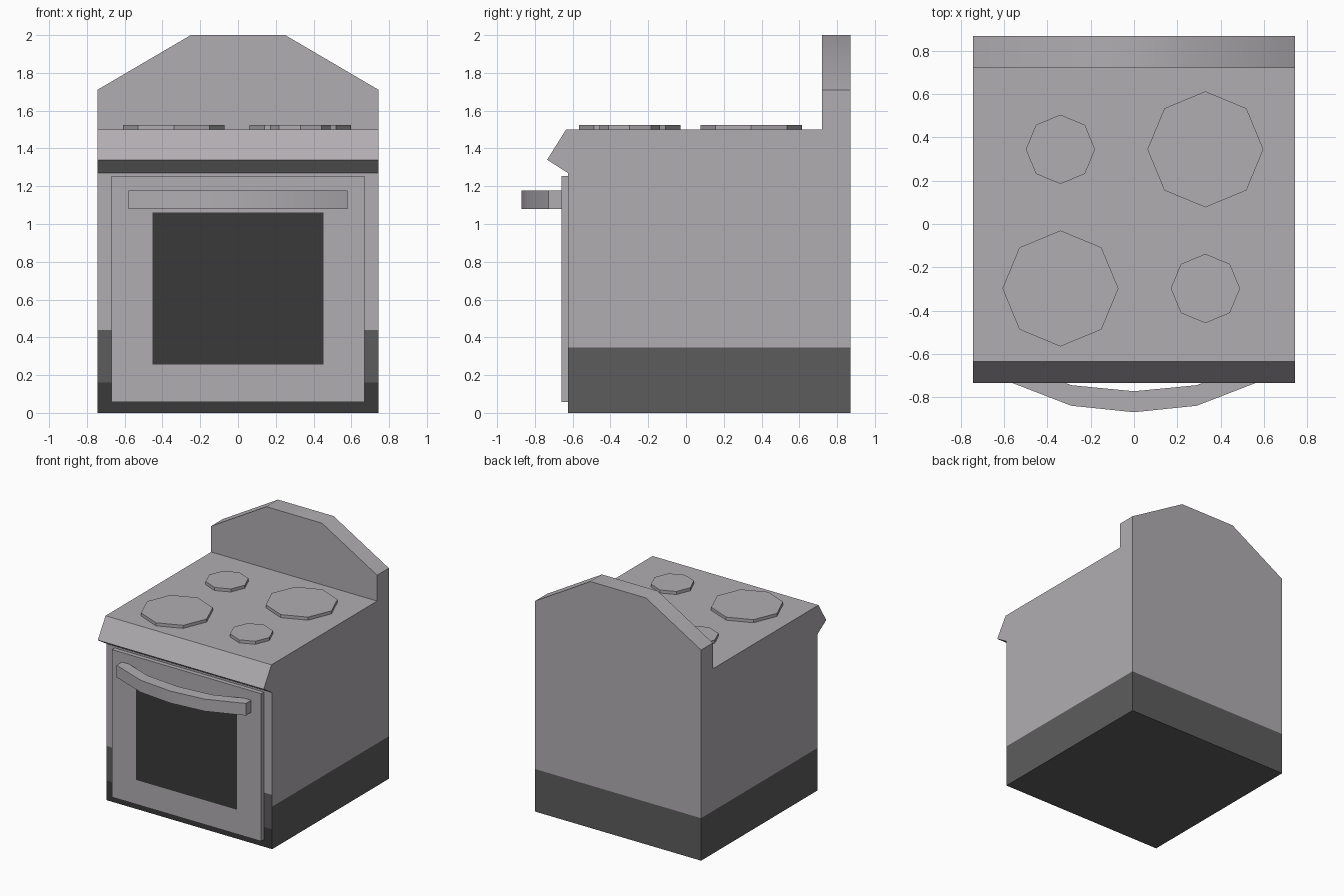
import bpy, bmesh, math
from mathutils import Vector

if "Cube" in bpy.data.objects:
    bpy.data.objects.remove(bpy.data.objects["Cube"])


def material(name, rgb):
    m = bpy.data.materials.new(name)
    m.diffuse_color = (*rgb, 1)
    m.use_nodes = True
    m.node_tree.nodes["Principled BSDF"].inputs["Base Color"].default_value = m.diffuse_color
    return m


GREY = material("light grey enamel", (0.44, 0.42, 0.44))
MID = material("dark grey base", (0.108, 0.108, 0.108))
DARK = material("black glass", (0.042, 0.042, 0.042))


def prism(name, pts, axis, lo, hi, cuts=(), rule=None, smooth=False):
    """Extrude a profile along an axis, slice it at cuts, colour faces by rule."""
    place = {"x": lambda a, b, t: (t, a, b),
             "y": lambda a, b, t: (a, t, b),
             "z": lambda a, b, t: (a, b, t)}[axis]
    bm = bmesh.new()
    f = bm.faces.new([bm.verts.new(place(a, b, lo)) for a, b in pts])
    ext = bmesh.ops.extrude_face_region(bm, geom=[f], use_keep_orig=True)
    moved = [v for v in ext["geom"] if isinstance(v, bmesh.types.BMVert)]
    bmesh.ops.translate(bm, verts=moved, vec=Vector(place(0, 0, hi - lo)))
    for ax, value in cuts:
        co, no = Vector(), Vector()
        co["xyz".index(ax)], no["xyz".index(ax)] = value, 1
        bmesh.ops.bisect_plane(bm, geom=bm.verts[:] + bm.edges[:] + bm.faces[:],
                               plane_co=co, plane_no=no)
    bmesh.ops.recalc_face_normals(bm, faces=bm.faces[:])
    bm.normal_update()
    if rule:
        for f in bm.faces:
            f.material_index = rule(f.calc_center_median(), f.normal)
    me = bpy.data.meshes.new(name)
    bm.to_mesh(me)
    bm.free()
    for m in (GREY, MID, DARK):
        me.materials.append(m)
    ob = bpy.data.objects.new(name, me)
    bpy.context.collection.objects.link(ob)
    if smooth:
        bpy.ops.object.select_all(action="DESELECT")
        ob.select_set(True)
        bpy.context.view_layer.objects.active = ob
        bpy.ops.object.shade_smooth_by_angle(angle=math.radians(35))
    return ob


W = 0.745

# Oven body with overhanging front lip; dark skirt painted by height
def body_colour(c, n):
    if n.y < -0.9:
        return 2 if c.z < 0.16 else 1 if c.z < 0.44 else 0
    return 1 if c.z < 0.345 else 0


prism("oven_body",
      [(-0.625, 0), (0.87, 0), (0.87, 1.5), (-0.635, 1.5), (-0.735, 1.34), (-0.625, 1.27)],
      "x", -W, W, [("z", 0.16), ("z", 0.345), ("z", 0.44)], body_colour)

# Backsplash with sloped shoulders
prism("backsplash",
      [(-W, 1.5), (W, 1.5), (W, 1.71), (0.25, 2), (-0.25, 2), (-W, 1.71)],
      "y", 0.72, 0.87, smooth=True)

# Door with glass window cut into its front
def door_colour(c, n):
    return 2 if n.y < -0.9 and abs(c.x) < 0.452 and 0.255 < c.z < 1.06 else 0


prism("oven_door", [(-0.67, 0.057), (0.67, 0.057), (0.67, 1.255), (-0.67, 1.255)],
      "y", -0.66, -0.625,
      [("x", -0.452), ("x", 0.452), ("z", 0.255), ("z", 1.06)], door_colour)

# Bowed door handle
half = [(0.29, -0.745), (0.58, -0.635), (0.58, -0.728), (0.29, -0.84)]
prism("door_handle",
      [(0, -0.773)] + half + [(0, -0.87)] + [(-x, y) for x, y in reversed(half)],
      "z", 1.08, 1.178, smooth=True)

# Octagonal burners
for name, x, y, r in (("burner_back_left", -0.34, 0.345, 0.16),
                      ("burner_back_right", 0.33, 0.345, 0.268),
                      ("burner_front_left", -0.34, -0.298, 0.268),
                      ("burner_front_right", 0.33, -0.298, 0.16)):
    prism(name, [(x + r * math.cos(i * math.pi / 4), y + r * math.sin(i * math.pi / 4))
                 for i in range(8)], "z", 1.5, 1.525)
